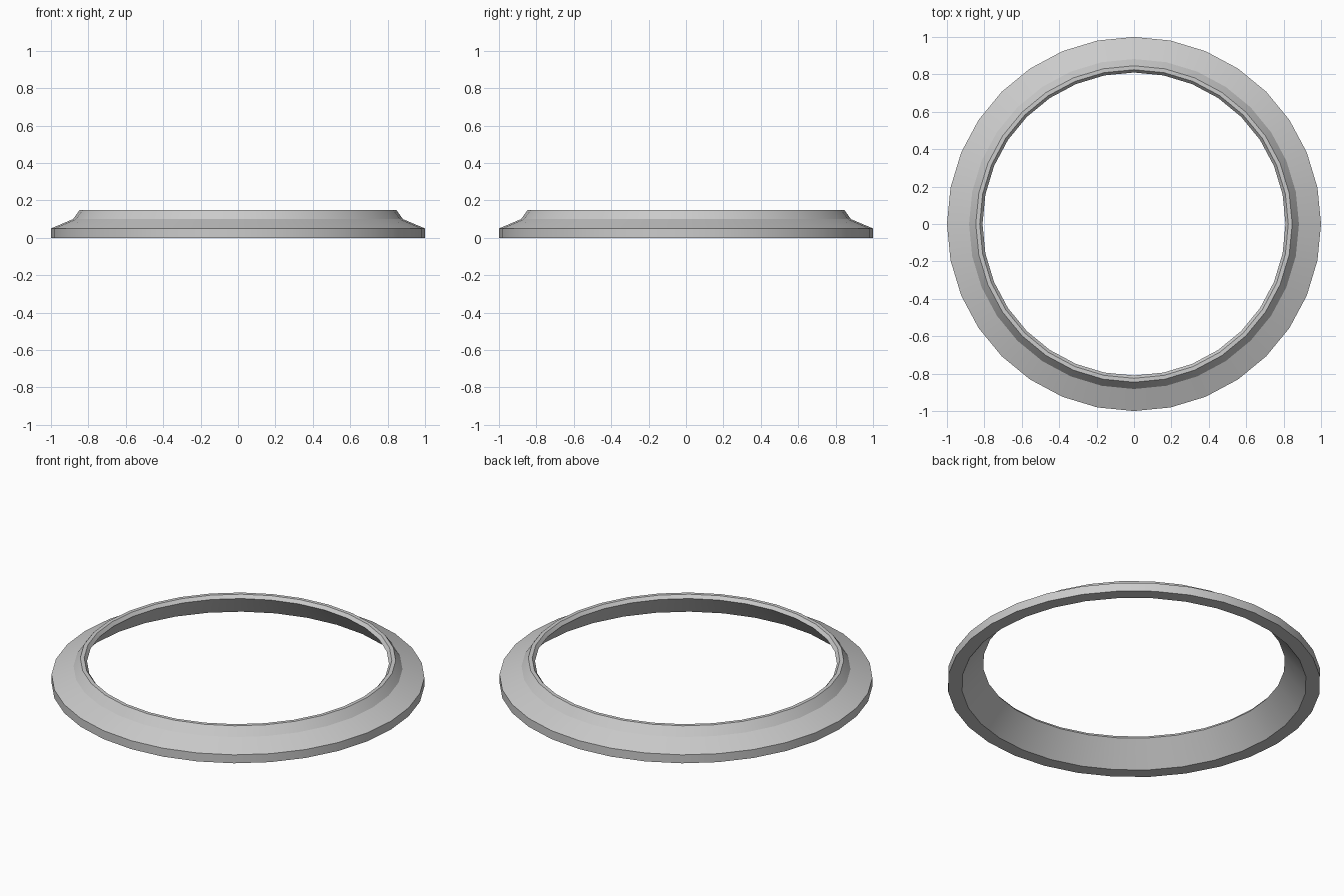
import bpy
import bmesh
import math

cube = bpy.data.objects.get("Cube")
if cube:
    bpy.data.objects.remove(cube, do_unlink=True)

SIDES = 32

# Single grey material
grey = bpy.data.materials.new("plain grey")
grey.use_nodes = True
colour = (0.6, 0.6, 0.6, 1.0)
grey.diffuse_color = colour
grey.node_tree.nodes["Principled BSDF"].inputs["Base Color"].default_value = colour

# Cross-section of the ring: (radius, height)
profile = [
    (0.925, 0.0), (1.0, 0.0),      # underside
    (1.0, 0.05),                   # rim wall
    (0.882, 0.10), (0.846, 0.15),  # stepped slope
    (0.825, 0.15),                 # flat top
    (0.81, 0.131),                 # inner lip, then flared bore
]

# Revolve the closed section around z
bm = bmesh.new()
verts = [bm.verts.new((r, 0, z)) for r, z in profile]
edges = [bm.edges.new((a, b)) for a, b in zip(verts, verts[1:] + verts[:1])]
bmesh.ops.spin(bm, geom=verts + edges, cent=(0, 0, 0), axis=(0, 0, 1),
               angle=math.tau, steps=SIDES, use_merge=False)
bmesh.ops.remove_doubles(bm, verts=bm.verts, dist=0.0005)
bmesh.ops.recalc_face_normals(bm, faces=bm.faces)
mesh = bpy.data.meshes.new("trim_ring")
bm.to_mesh(mesh)
bm.free()

ring = bpy.data.objects.new("trim_ring", mesh)
bpy.context.collection.objects.link(ring)
mesh.materials.append(grey)

# Smooth around the ring, crisp between bands
bpy.ops.object.select_all(action="DESELECT")
ring.select_set(True)
bpy.context.view_layer.objects.active = ring
bpy.ops.object.shade_smooth_by_angle(angle=math.radians(20))
